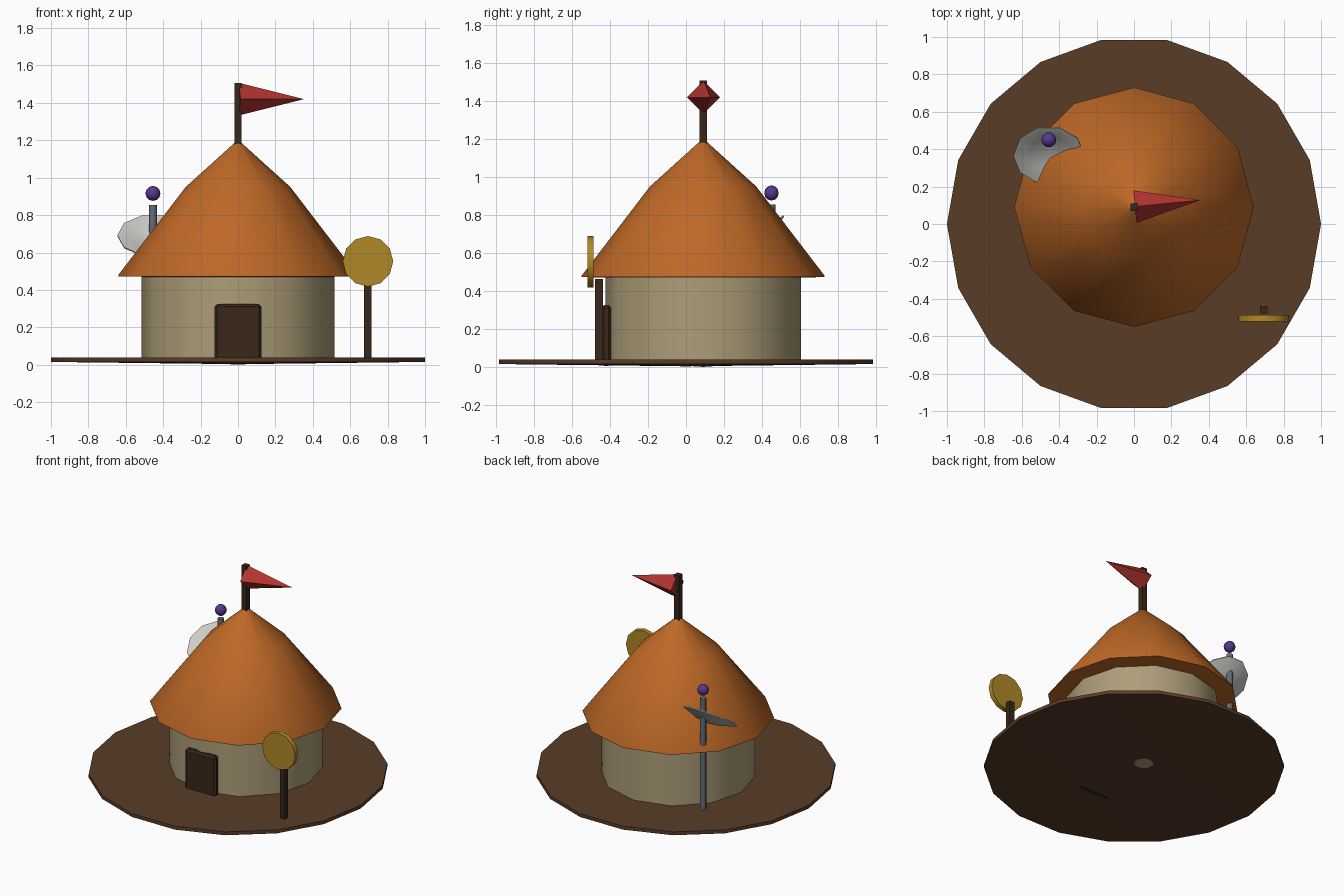
import bpy, bmesh, math
from mathutils import Matrix, Vector

if "Cube" in bpy.data.objects:
    bpy.data.objects.remove(bpy.data.objects["Cube"])


def colour(name, rgb):
    m = bpy.data.materials.new(name)
    m.diffuse_color = (*rgb, 1)
    m.use_nodes = True
    m.node_tree.nodes["Principled BSDF"].inputs["Base Color"].default_value = m.diffuse_color
    return m


BROWN = colour("earth_brown", (0.10, 0.045, 0.02))
TIMBER = colour("dark_timber", (0.04, 0.02, 0.01))
CLAY = colour("clay", (0.42, 0.34, 0.19))
ORANGE = colour("orange_thatch", (0.52, 0.14, 0.02))
RED = colour("red_cloth", (0.45, 0.035, 0.03))
GOLD = colour("gold", (0.44, 0.25, 0.02))
STEEL = colour("steel", (0.13, 0.15, 0.18))
PALE = colour("pale_metal", (0.60, 0.60, 0.57))
PURPLE = colour("purple", (0.09, 0.04, 0.26))


def finish(name, bm, mat, smooth):
    bmesh.ops.recalc_face_normals(bm, faces=bm.faces)
    me = bpy.data.meshes.new(name)
    bm.to_mesh(me)
    bm.free()
    ob = bpy.data.objects.new(name, me)
    bpy.context.collection.objects.link(ob)
    me.materials.append(mat)
    if smooth:
        bpy.ops.object.select_all(action='DESELECT')
        ob.select_set(True)
        bpy.context.view_layer.objects.active = ob
        bpy.ops.object.shade_smooth_by_angle(angle=math.radians(46))
    return ob


def lathe(name, profile, sides, loc, mat, rot=(0, 0, 0), smooth=True):
    """Spin (radius, height) points around z; profile ends may touch the axis."""
    bm = bmesh.new()
    rings = []
    for r, z in profile:
        if r == 0:
            rings.append([bm.verts.new((0, 0, z))] * sides)
        else:
            rings.append([bm.verts.new((r * math.cos(a), r * math.sin(a), z))
                          for a in (2 * math.pi * i / sides for i in range(sides))])
    for a, b in zip(rings, rings[1:]):
        for i in range(sides):
            j = (i + 1) % sides
            bm.faces.new(list(dict.fromkeys((a[i], a[j], b[j], b[i]))))
    ob = finish(name, bm, mat, smooth)
    ob.location, ob.rotation_euler = loc, rot
    return ob


def box(name, lo, hi, mat, bevel=0):
    lo, hi = Vector(lo), Vector(hi)
    bm = bmesh.new()
    bmesh.ops.create_cube(bm, size=1, matrix=Matrix.Translation((lo + hi) / 2)
                          @ Matrix.Diagonal((*(hi - lo), 1)))
    if bevel:
        bmesh.ops.bevel(bm, geom=bm.edges[:], offset=bevel, segments=1, affect='EDGES')
    return finish(name, bm, mat, False)


CY = 0.09  # the hut sits slightly behind the middle of the ground

# Ground and hut
lathe("ground_disc", [(0, 0.003), (1, 0.015), (1, 0.04), (0, 0.04)], 18, (0, 0, 0), BROWN)
lathe("hut_wall", [(0, 0), (0.515, 0.035), (0.515, 0.48), (0, 0.48)], 12, (0, CY, 0), CLAY)
lathe("roof", [(0, 0.46), (0.64, 0.473), (0.64, 0.48), (0.28, 0.95), (0.02, 1.185), (0, 1.195)],
      12, (0, CY, 0), ORANGE)
box("door", (-0.125, -0.445, 0.005), (0.125, -0.395, 0.325), TIMBER, 0.014)

# Flag on the roof
box("flag_pole", (-0.02, CY - 0.02, 1.1), (0.02, CY + 0.02, 1.507), TIMBER)
lathe("flag", [(0, 0), (0.087, 0), (0, 0.35)], 4, (0.005, CY + 0.003, 1.42), RED,
      (0, math.pi / 2, math.radians(5.7)), smooth=False)

# Round sign in front
box("sign_post", (0.675, -0.478, 0.02), (0.715, -0.438, 0.463), TIMBER)
lathe("sign_board", [(0, -0.017), (0.135, -0.017), (0.135, 0.017), (0, 0.017)], 12,
      (0.695, -0.503, 0.553), GOLD, (math.pi / 2, 0, 0))

# Mast with dish and ball at the back
MX, MY = -0.455, 0.45
lathe("mast", [(0, 0.02), (0.022, 0.02), (0.022, 0.855), (0, 0.855)], 8, (MX, MY, 0), STEEL)
lathe("dish", [(0, -0.05), (0.10, -0.036), (0.19, -0.004), (0.19, 0.004), (0.178, 0.004),
               (0.10, -0.026), (0, -0.04)], 10, (MX, 0.367, 0.69), PALE,
      (math.radians(35.5), 0, 0))
arc = [math.pi * i / 6 for i in range(7)]
lathe("mast_ball", [(0.04 * math.sin(a) if 0 < i < 6 else 0, -0.04 * math.cos(a))
                    for i, a in enumerate(arc)], 10, (MX, MY, 0.916), PURPLE)
